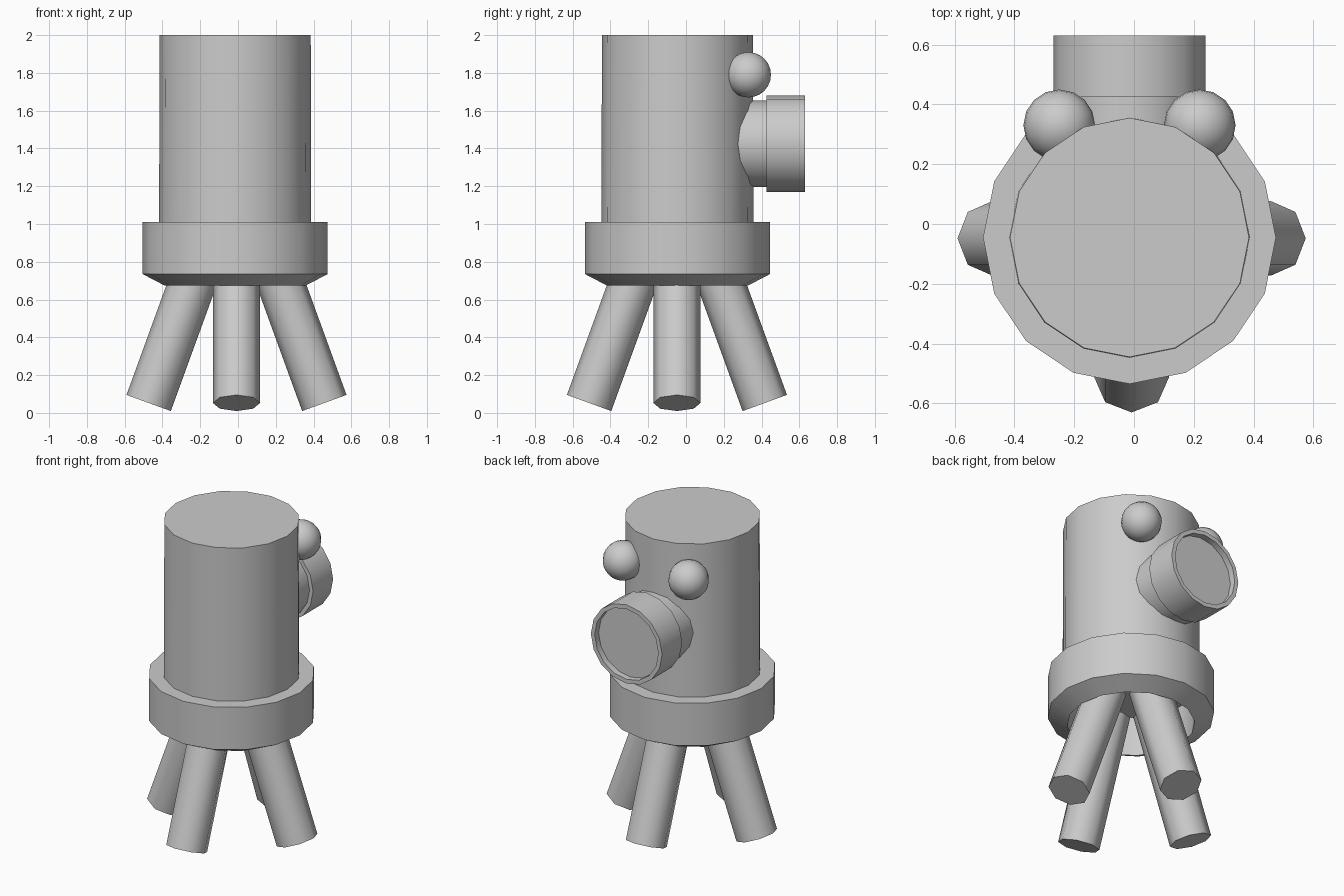
import bpy, math
from mathutils import Matrix, Vector

if "Cube" in bpy.data.objects:
    bpy.data.objects.remove(bpy.data.objects["Cube"])

CX, CY = -0.015, -0.045      # axis of the body


def lathe(name, profile, sides, matrix, closed=False, angle=35):
    """Revolve (radius, height) points round local z; ends capped unless closed."""
    n = len(profile)
    verts = [matrix @ Vector((r * math.cos(2 * math.pi * i / sides),
                              r * math.sin(2 * math.pi * i / sides), h))
             for r, h in profile for i in range(sides)]
    faces = []
    for k in range(n if closed else n - 1):
        a, b = k * sides, (k + 1) % n * sides
        for i in range(sides):
            j = (i + 1) % sides
            faces.append((a + i, a + j, b + j, b + i))
    if not closed:
        faces.append(tuple(reversed(range(sides))))
        faces.append(tuple(range((n - 1) * sides, n * sides)))
    mesh = bpy.data.meshes.new(name)
    mesh.from_pydata(verts, [], faces)
    obj = bpy.data.objects.new(name, mesh)
    bpy.context.collection.objects.link(obj)
    smooth(obj, angle)
    return obj


def smooth(obj, angle):
    bpy.ops.object.select_all(action='DESELECT')
    obj.select_set(True)
    bpy.context.view_layer.objects.active = obj
    bpy.ops.object.shade_smooth_by_angle(angle=math.radians(angle))


axis = Matrix.Translation((CX, CY, 0))

# Body cylinder
lathe("body", [(0.403, 0.93), (0.4, 2.0)], 16, axis)

# Hollow base collar with a chamfered underside
lathe("base_collar", [(0.375, 0.675), (0.49, 0.735), (0.49, 1.01), (0.375, 1.01)],
      16, axis, closed=True)

# Four splayed legs
for i, name in enumerate(["right_leg", "back_leg", "left_leg", "front_leg"]):
    m = (Matrix.Translation((-0.008, -0.048, 0)) @ Matrix.Rotation(i * math.pi / 2, 4, 'Z')
         @ Matrix.Translation((0.465, 0, 0.0525)) @ Matrix.Rotation(math.radians(-20), 4, 'Y'))
    lathe(name, [(0.125, 0), (0.125, 0.82)], 8, m, angle=50)

# Snout pointing backwards, with a recessed end
snout = Matrix.Translation((CX, 0, 1.425)) @ Matrix.Rotation(-math.pi / 2, 4, 'X')
lathe("snout_neck", [(0.23, 0.2), (0.23, 0.43)], 16, snout)
lathe("snout_end", [(0.255, 0.425), (0.255, 0.63), (0.228, 0.63), (0.228, 0.59)], 16, snout)

# Eyes
for side, name in ((-1, "left_eye"), (1, "right_eye")):
    bpy.ops.mesh.primitive_uv_sphere_add(segments=16, ring_count=12, radius=0.12,
                                         location=(CX + side * 0.235, 0.33, 1.79))
    eye = bpy.context.object
    eye.name = name
    smooth(eye, 40)
